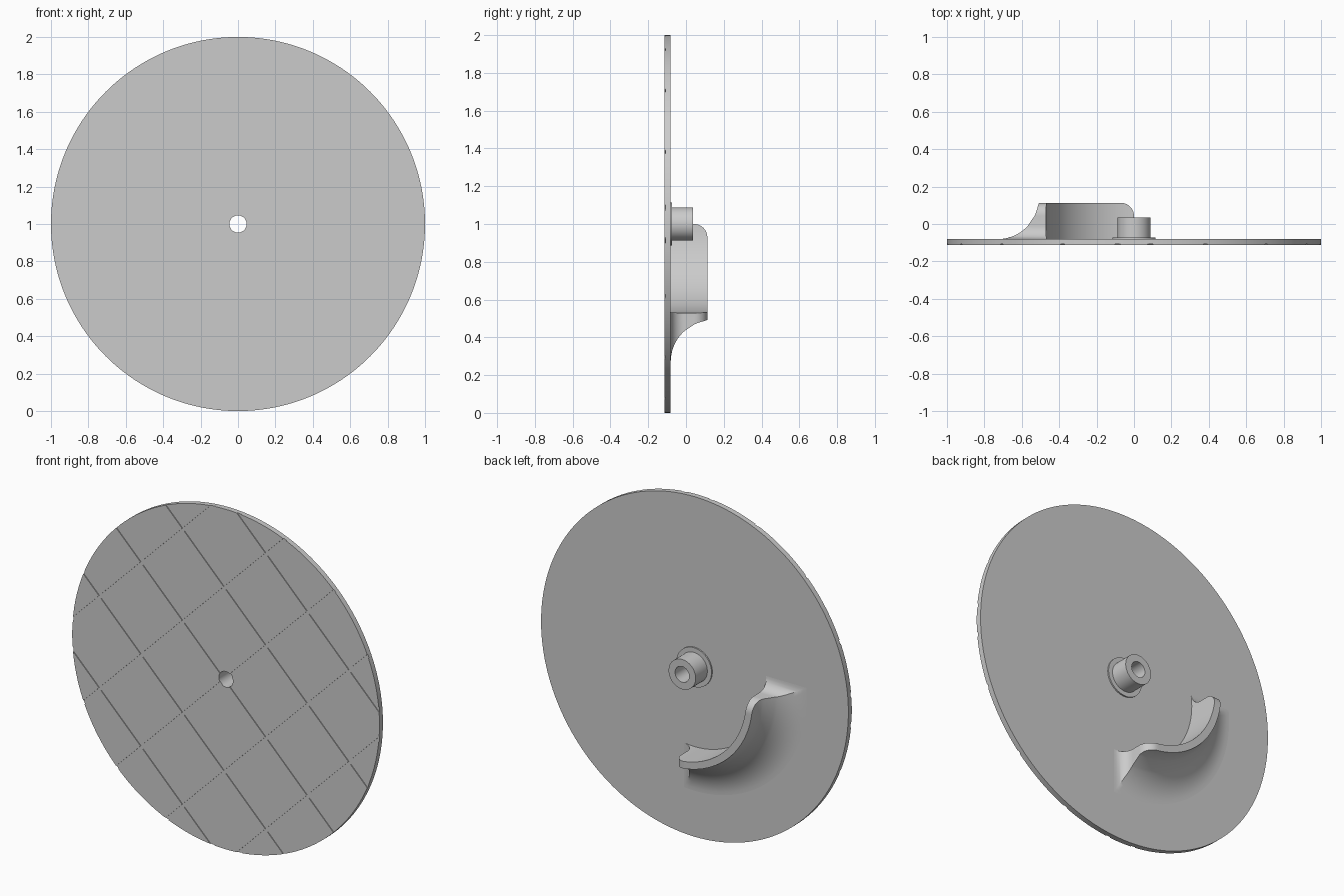
import bpy, bmesh, math
from mathutils import Matrix

if "Cube" in bpy.data.objects:
    bpy.data.objects.remove(bpy.data.objects["Cube"])

CENTER_Z = 1.0
FRONT, BACK, TOP = -0.113, -0.081, 0.113

grey = bpy.data.materials.new("light grey")
grey.use_nodes = True
grey.diffuse_color = (0.6, 0.6, 0.6, 1)
grey.node_tree.nodes["Principled BSDF"].inputs["Base Color"].default_value = grey.diffuse_color


def make_object(name, bm):
    bmesh.ops.recalc_face_normals(bm, faces=bm.faces)
    mesh = bpy.data.meshes.new(name)
    bm.to_mesh(mesh)
    bm.free()
    obj = bpy.data.objects.new(name, mesh)
    bpy.context.collection.objects.link(obj)
    mesh.materials.append(grey)
    return obj


def activate(obj):
    bpy.ops.object.select_all(action='DESELECT')
    obj.select_set(True)
    bpy.context.view_layer.objects.active = obj


def smooth(obj):
    activate(obj)
    bpy.ops.object.shade_smooth_by_angle(angle=math.radians(30))


def ring_point(bm, r, y, angle):
    return bm.verts.new((r * math.cos(angle), y, CENTER_Z + r * math.sin(angle)))


def bridge(bm, a, b, closed=True):
    for i in range(len(a) if closed else len(a) - 1):
        j = (i + 1) % len(a)
        bm.faces.new((a[i], a[j], b[j], b[i]))


def lathe(name, profile, segments):
    """Turn a closed (radius, y) profile around the wheel axis."""
    bm = bmesh.new()
    rings = [[ring_point(bm, r, y, math.tau * k / segments) for k in range(segments)]
             for r, y in profile]
    for i, ring in enumerate(rings):
        bridge(bm, ring, rings[(i + 1) % len(rings)])
    return make_object(name, bm)


# Disc with a bored centre
BORE = 0.046
disc = lathe("disc", [(BORE, FRONT), (1, FRONT), (1, BACK), (BORE, BACK)], 192)

# Shallow diagonal grid of grooves across the front face
SPACING, WIDTH, DEPTH = 0.3827, 0.02, 0.005
for tilt in (45, -45):
    bm = bmesh.new()
    for i in range(-2, 3):
        bar = bmesh.ops.create_cube(bm, size=1)["verts"]
        place = (Matrix.Translation((0, FRONT, CENTER_Z))
                 @ Matrix.Rotation(math.radians(tilt), 4, 'Y')
                 @ Matrix.Translation((i * SPACING, 0, 0))
                 @ Matrix.Diagonal((WIDTH, 2 * DEPTH, 3, 1)))
        bmesh.ops.transform(bm, matrix=place, verts=bar)
    cutter = make_object("groove_cutter", bm)
    cutter.hide_render = True
    cut = disc.modifiers.new("grooves", 'BOOLEAN')
    cut.operation, cut.solver, cut.object = 'DIFFERENCE', 'EXACT', cutter
    activate(disc)
    bpy.ops.object.modifier_apply(modifier=cut.name)
    bpy.data.objects.remove(cutter)
smooth(disc)

# Hub sleeve with a thin flange at its base
HUB_R, FLANGE_R, HUB_END = 0.088, 0.115, 0.036
flange_y = BACK + 0.008
smooth(lathe("hub", [(BORE, BACK), (FLANGE_R, BACK), (FLANGE_R, flange_y),
                     (HUB_R, flange_y), (HUB_R, HUB_END), (BORE, HUB_END)], 64))

# Quarter-turn cam wall: straight inside, concave ramp outside, S-shaped ends
INNER_R, FOOT_R, RAMP, ROUND = 0.47, 0.73, 0.22, 0.07
STEPS, TURN = 10, 48


def ramp_radius(y):
    return FOOT_R - math.sqrt(max(0, RAMP ** 2 - (BACK + RAMP - y) ** 2))


ends = []          # (height, how far the end reaches past the quarter turn)
for k in range(STEPS + 1):
    a = math.pi / 2 * k / STEPS
    ends.append((BACK + ROUND * (1 - math.cos(a)), ROUND * (1 - math.sin(a))))
for k in range(STEPS + 1):
    a = math.pi / 2 * k / STEPS
    ends.append((TOP - ROUND * (1 - math.sin(a)), -ROUND * (1 - math.cos(a))))

bm = bmesh.new()


def arc(r, y, reach):
    extra = math.asin(reach / r)
    start, sweep = math.pi - extra, math.pi / 2 + 2 * extra
    return [ring_point(bm, r, y, start + sweep * k / TURN) for k in range(TURN + 1)]


inner = [arc(INNER_R, y, e) for y, e in ends]
outer = [arc(ramp_radius(y), y, e) for y, e in ends]
for wall in (inner, outer):
    for lower, upper in zip(wall, wall[1:]):
        bridge(bm, lower, upper, closed=False)
for level in (0, -1):
    bridge(bm, inner[level], outer[level], closed=False)
for side in (0, -1):
    bridge(bm, [a[side] for a in inner], [a[side] for a in outer], closed=False)
smooth(make_object("cam_wall", bm))
